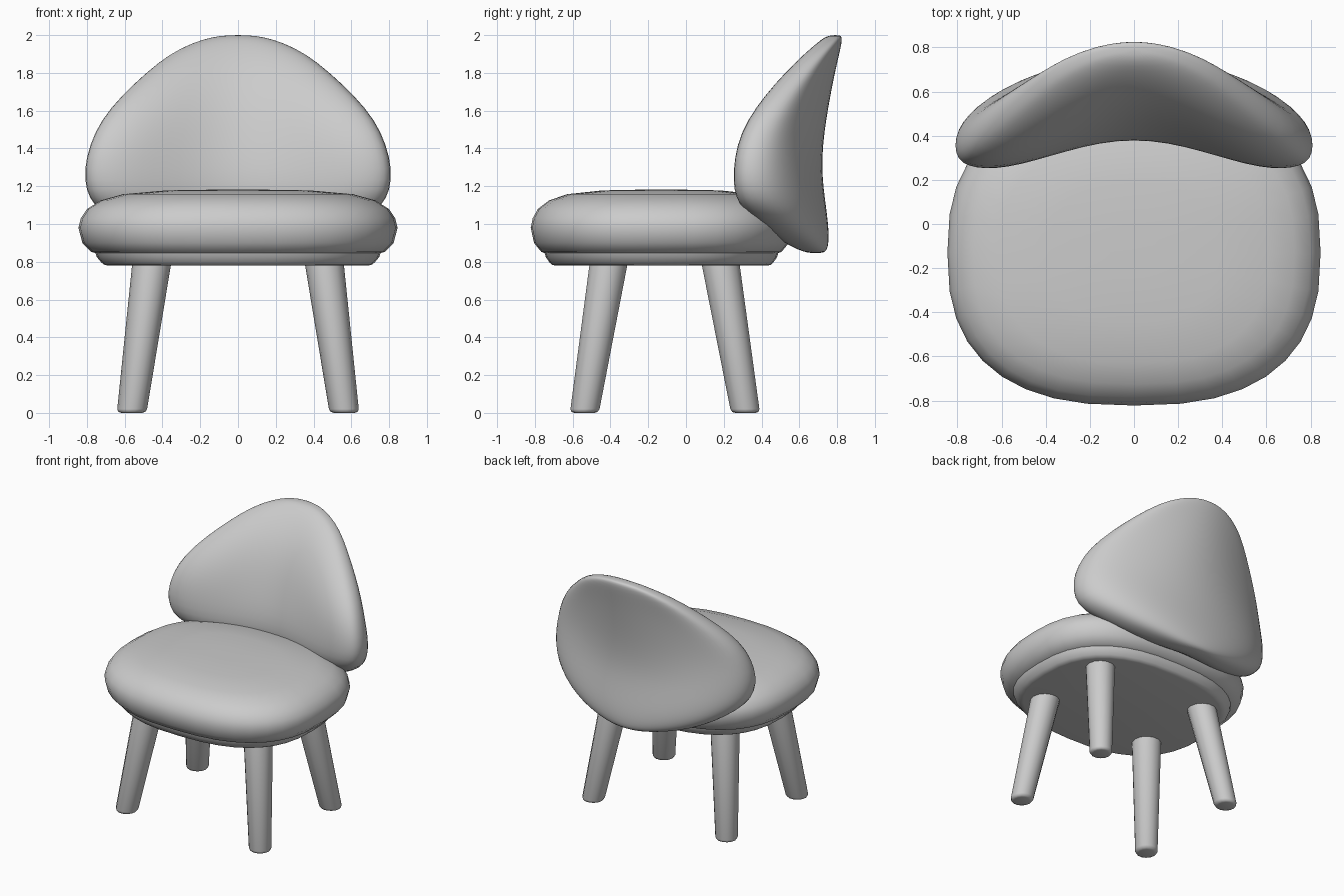
import bpy, bmesh, math
from mathutils import Vector

cube = bpy.data.objects.get("Cube")
if cube:
    bpy.data.objects.remove(cube, do_unlink=True)

grey = bpy.data.materials.new("plain_grey")
grey.use_nodes = True
COLOUR = (0.6, 0.6, 0.6, 1)
grey.diffuse_color = COLOUR
grey.node_tree.nodes["Principled BSDF"].inputs["Base Color"].default_value = COLOUR


def loft(name, rings, subdivide=0, angle=60):
    """Skin a stack of equal-length closed rings, capped at both ends."""
    bm = bmesh.new()
    loops = [[bm.verts.new(p) for p in ring] for ring in rings]
    n = len(loops[0])
    for a, b in zip(loops, loops[1:]):
        for i in range(n):
            j = (i + 1) % n
            bm.faces.new((a[i], a[j], b[j], b[i]))
    bm.faces.new(loops[0])
    bm.faces.new(loops[-1])
    bmesh.ops.recalc_face_normals(bm, faces=bm.faces)
    mesh = bpy.data.meshes.new(name)
    bm.to_mesh(mesh)
    bm.free()
    mesh.materials.append(grey)
    obj = bpy.data.objects.new(name, mesh)
    bpy.context.collection.objects.link(obj)
    if subdivide:
        mod = obj.modifiers.new("soften", 'SUBSURF')
        mod.levels = mod.render_levels = subdivide
    bpy.ops.object.select_all(action='DESELECT')
    obj.select_set(True)
    bpy.context.view_layer.objects.active = obj
    bpy.ops.object.shade_smooth_by_angle(angle=math.radians(angle))
    return obj


def spow(v, e):
    return math.copysign(abs(v) ** e, v)


def angles(n):
    return [2 * math.pi * i / n for i in range(n)]


# Cushion and base share one rounded-square outline, scaled along a profile
def outline(scale, z, n=36):
    e = 2 / 2.55
    return [(0.845 * scale * spow(math.cos(t), e),
             -0.13 + 0.692 * scale * spow(math.sin(t), e), z) for t in angles(n)]


CUSHION = [(0.70, 0.83), (0.86, 0.837), (0.92, 0.853), (0.975, 0.90), (1, 0.98),
           (0.985, 1.03), (0.945, 1.08), (0.86, 1.125), (0.72, 1.158),
           (0.45, 1.178), (0.15, 1.182)]
BASE = [(0.81, 0.78), (0.835, 0.783), (0.855, 0.795), (0.885, 0.825), (0.895, 0.85)]
loft("seat_cushion", [outline(*p) for p in CUSHION])
loft("seat_base", [outline(*p) for p in BASE])

# Backrest: height, half width, centre front y, centre rear y, wing tip y
BACK = [(0.845, 0.10, 0.65, 0.725, 0.69),
        (0.862, 0.24, 0.60, 0.748, 0.65),
        (0.90, 0.40, 0.54, 0.755, 0.60),
        (0.95, 0.54, 0.48, 0.757, 0.54),
        (1.02, 0.67, 0.43, 0.752, 0.47),
        (1.10, 0.77, 0.39, 0.742, 0.39),
        (1.18, 0.81, 0.38, 0.732, 0.36),
        (1.29, 0.82, 0.39, 0.722, 0.35),
        (1.42, 0.79, 0.42, 0.728, 0.36),
        (1.55, 0.73, 0.455, 0.745, 0.41),
        (1.68, 0.62, 0.50, 0.767, 0.50),
        (1.80, 0.49, 0.56, 0.79, 0.60),
        (1.90, 0.365, 0.635, 0.812, 0.69),
        (1.96, 0.24, 0.695, 0.825, 0.75),
        (1.99, 0.14, 0.735, 0.825, 0.78),
        (2.0, 0.05, 0.77, 0.815, 0.79)]


def back_ring(z, w, front, rear, tip, n=32):
    """Wing-shaped section whose rear grows rounder towards the seat."""
    mid, half = (front + rear) / 2, (rear - front) / 2
    round_rear = min(1, max(0.25, 1.9 - 0.8 * z))
    ring = []
    for t in angles(n):
        u, v = math.cos(t), math.sin(t)
        wrap = (mid - tip) * (1 - math.cos(math.pi * u)) / 2
        y = mid - wrap + half * spow(v, 0.6)
        if v > 0:
            y += round_rear * (tip + (rear - tip) * v - y)
        ring.append((w * u, y, z))
    return ring


loft("backrest", [back_ring(*row) for row in BACK], subdivide=1, angle=80)


# Splayed, tapered legs with softened feet
def leg(name, foot, top):
    foot, top = Vector(foot), Vector(top)
    rings = []
    for radius, f in [(0.055, 0), (0.071, 0.006), (0.079, 0.025), (0.104, 1)]:
        c = foot.lerp(top, f)
        rings.append([(c.x + radius * math.cos(t), c.y + radius * math.sin(t), c.z)
                      for t in angles(14)])
    loft(name, rings)


for side, s in (("left", 1), ("right", -1)):
    leg("front_leg_" + side, (s * 0.563, -0.538, 0), (s * 0.453, -0.405, 0.82))
    leg("rear_leg_" + side, (s * 0.563, 0.315, 0), (s * 0.453, 0.178, 0.82))
